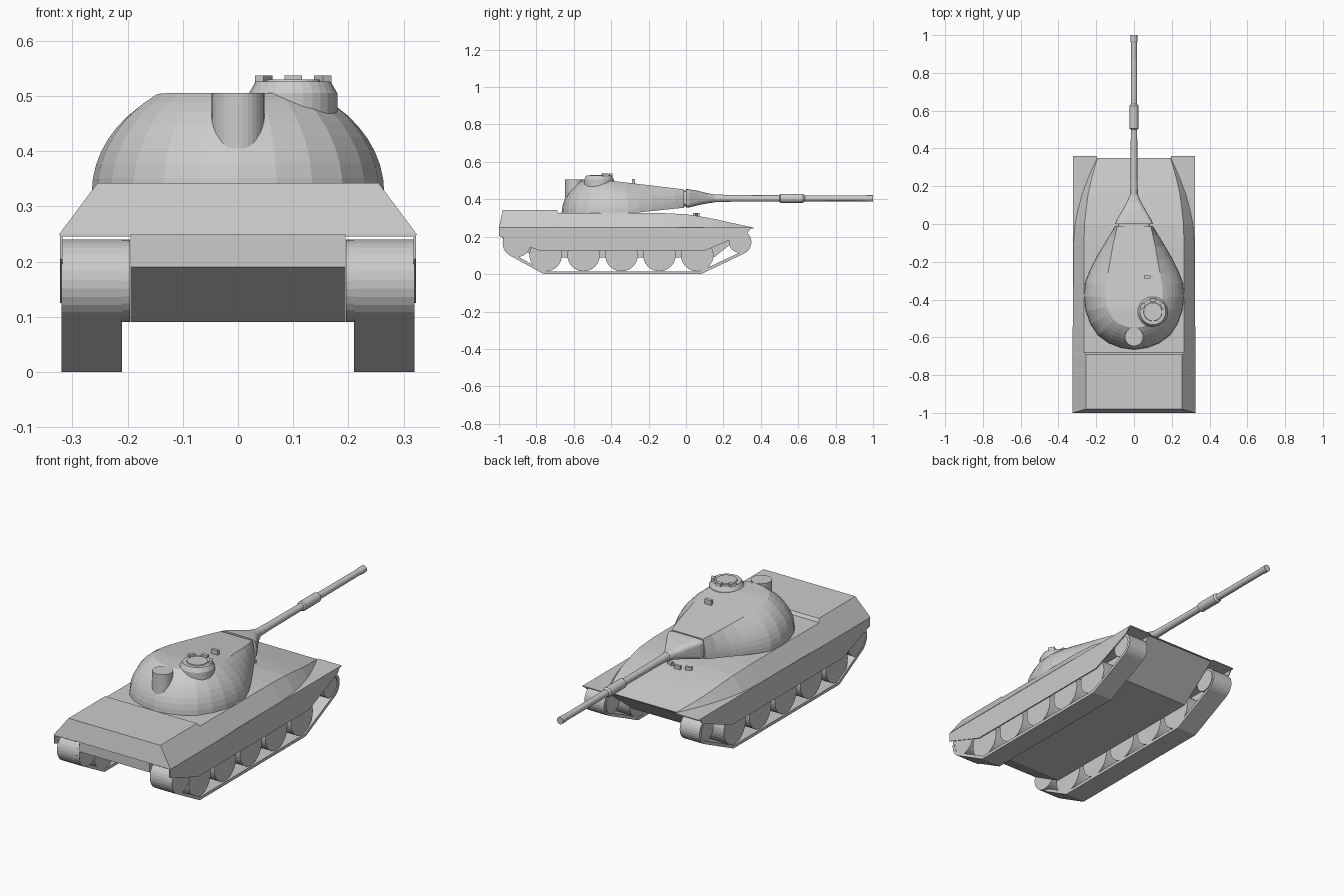
import bpy, bmesh
from math import sin, cos, pi, radians
from mathutils import Matrix, Vector

if "Cube" in bpy.data.objects:
    bpy.data.objects.remove(bpy.data.objects["Cube"])


def finish(name, bm):
    bmesh.ops.remove_doubles(bm, verts=bm.verts, dist=1e-5)
    bmesh.ops.recalc_face_normals(bm, faces=bm.faces)
    me = bpy.data.meshes.new(name)
    bm.to_mesh(me)
    bm.free()
    ob = bpy.data.objects.new(name, me)
    bpy.context.collection.objects.link(ob)
    return ob


def loft(name, rings, caps=True):
    """Skin a series of closed rings with equal point counts."""
    bm = bmesh.new()
    rows = [[bm.verts.new(p) for p in r] for r in rings]
    n = len(rows[0])
    for a, b in zip(rows, rows[1:]):
        for i in range(n):
            bm.faces.new((a[i], a[(i + 1) % n], b[(i + 1) % n], b[i]))
    if caps:
        bm.faces.new(rows[0])
        bm.faces.new(rows[-1])
    return finish(name, bm)


def extrude_x(name, profile, x0, x1):
    """Extrude a (y, z) outline between two x positions."""
    return loft(name, [[(x, y, z) for y, z in profile] for x in (x0, x1)])


def lathe(name, profile, origin, axis='Z', seg=32):
    """Turn (radius, height) points around an axis."""
    rot = {'Z': Matrix(), 'Y': Matrix.Rotation(-pi / 2, 4, 'X'),
           'X': Matrix.Rotation(pi / 2, 4, 'Y')}[axis]
    m = Matrix.Translation(origin) @ rot
    return loft(name, [[m @ Vector((r * cos(2 * pi * i / seg), r * sin(2 * pi * i / seg), h))
                        for i in range(seg)] for r, h in profile])


def box(name, centre, size, turn=0):
    bm = bmesh.new()
    bmesh.ops.create_cube(bm, size=1, matrix=Matrix.Translation(centre)
                          @ Matrix.Rotation(turn, 4, 'Z') @ Matrix.Diagonal((*size, 1)))
    return finish(name, bm)


def arc(c, r, a0, a1, n=12):
    return [(c[0] + r * cos(radians(a0 + (a1 - a0) * i / n)),
             c[1] + r * sin(radians(a0 + (a1 - a0) * i / n))) for i in range(n + 1)]


# Lower hull tub
extrude_x("lower_hull", [(-0.98, 0.255), (-0.98, 0.19), (-0.8, 0.09), (0.15, 0.09),
                         (0.345, 0.245), (0.2, 0.255)], -0.195, 0.195)

# Upper hull: y bottom, y top, half width bottom, half width top, z top
stations = [(-1, -0.98, .325, .255, .342), (-.69, -.69, .325, .255, .342),
            (-.68, -.68, .325, .265, .327), (-.12, -.12, .322, .265, .326),
            (0, 0, .314, .262, .32), (.08, .08, .297, .253, .308), (.16, .16, .275, .243, .293),
            (.24, .24, .245, .225, .275), (.3, .3, .22, .208, .262), (.35, .35, .195, .193, .251)]
loft("upper_hull", [[(wb, yb, .248), (wt, yt, zt), (-wt, yt, zt), (-wb, yb, .248)]
                    for yb, yt, wb, wt, zt in stations])

# Running gear on both sides
rear, front = (-.905, .165), (.285, .17)
outer = arc(rear, .075, 90, 241) + [(-.76, 0), (.08, 0)] + arc(front, .065, -64, 90)
inner = arc(rear, .06, 90, 241) + [(-.754, .015), (.075, .015)] + arc(front, .05, -64, 90)
for s, side in ((1, "right"), (-1, "left")):
    xa, xb = s * .21, s * .32
    bands = [[(xa, *o), (xb, *o), (xb, *i), (xa, *i)] for o, i in zip(outer, inner)]
    loft(side + "_track", bands + bands[:1], caps=False)
    extrude_x(side + "_skirt", [(-1, .25), (-1, .205), (-.78, .125), (.1, .125),
                                (.33, .222), (.35, .25)], s * .318, s * .323)
    box(side + "_fender", (s * .259, -.32, .2475), (.128, 1.36, .005))
    for i in range(5):
        lathe(f"{side}_road_wheel_{i + 1}", [(.087, -.05), (.087, .05)],
              (s * .263, -.75 + .2025 * i, .102), 'X')
    lathe(side + "_rear_drum", [(.0745, -.0615), (.0745, .0615)], (s * .2575, *rear), 'X')
    lathe(side + "_front_idler", [(.055, -.055), (.055, .055)], (s * .26, *front), 'X')

# Turret shell: half outlines at the base and at the roof, rear to front
base = [(0, -.665), (.07, -.655), (.135, -.63), (.19, -.59), (.23, -.53), (.255, -.46),
        (.265, -.38), (.258, -.31), (.235, -.25), (.2, -.18), (.165, -.12), (.13, -.06), (.1, -.01)]
roof = [(0, -.55), (.04, -.545), (.077, -.53), (.108, -.508), (.13, -.475), (.146, -.44),
        (.152, -.39), (.15, -.33), (.138, -.26), (.125, -.19), (.113, -.12), (.1, -.06), (.088, -.01)]
rings = []
for (bx, by), (tx, ty) in zip(base, roof):
    zb = .325 + .03 * max(0, (by + .3) / .29)
    zt = .505 - .052 * max(0, (ty + .45) / .44)
    am = radians(55 - 45 * min(1, max(0, (by + .35) / .25)))  # dome flattens toward the snout
    half = []
    for j in range(9):
        a = am * j / 8
        u, w = (cos(a) - cos(am)) / (1 - cos(am)), sin(a) / sin(am)
        half.append((tx + (bx - tx) * u, ty + (by - ty) * u, zb + (zt - zb) * w))
    rings.append(half + [(-x, y, z) for x, y, z in reversed(half)])
bm_rings = rings[1:]
turret = loft("turret", bm_rings)
# Rear sliver closing the dome on its centre line
tail = [(0, y, z) for _, y, z in rings[0][:9]]
bm = bmesh.new()
for sgn in (1, -1):
    for j in range(8):
        p, q = rings[1][j], rings[1][j + 1]
        bm.faces.new([bm.verts.new(v) for v in (tail[j], tail[j + 1], (sgn * q[0], *q[1:]),
                                                (sgn * p[0], *p[1:]))])
bm.faces.new([bm.verts.new(v) for v in (tail[8], rings[1][8], rings[1][9])])
finish("turret_rear", bm)
lathe("turret_rear_post", [(.048, .34), (.048, .505)], (0, -.598, 0))

# Mantlet: rounded rectangle narrowing to the barrel
def oval(y, w, h, z, e, n=28):
    pw = lambda v: (1 if v >= 0 else -1) * abs(v) ** e
    return [(w * pw(cos(2 * pi * i / n)), y, z + h * pw(sin(2 * pi * i / n))) for i in range(n)]

loft("mantlet_joint", [oval(-.03, .085, .042, .404, .4), oval(.01, .085, .042, .404, .4)])
loft("mantlet", [oval(0, .1, .05, .405, .3), oval(.02, .093, .048, .405, .35),
                 oval(.07, .063, .037, .407, .5), oval(.12, .036, .026, .405, .8),
                 oval(.155, .021, .021, .405, 1)])

# Gun with fume extractor and muzzle ring
lathe("gun_barrel", [(.02, .12), (.02, .18), (.018, .24), (.017, .5), (.024, .505), (.024, .625),
                     (.0165, .635), (.0155, .96), (.0175, .965), (.0175, 1)],
      (0, 0, .405), 'Y', 20)

# Commander's cupola with vision blocks
cx, cy = .1, -.465
lathe("cupola", [(.08, .45), (.08, .505), (.068, .526)], (cx, cy, 0), seg=28)
lathe("cupola_hatch", [(.052, .52), (.048, .53)], (cx, cy, 0), seg=24)
for i, d in enumerate((30, 90, 150)):
    a = radians(d)
    box(f"cupola_vision_block_{i + 1}", (cx + .062 * cos(a), cy + .062 * sin(a), .528),
        (.018, .032, .018), a)

# Roof sight and driver's periscopes
box("roof_sight", (.07, -.28, .493), (.036, .016, .03))
for i, (x, y, t) in enumerate(((-.05, .05, .3), (0, .065, 0), (.05, .05, -.3))):
    box(f"driver_periscope_{i + 1}", (x, y, .317), (.032, .014, .022), t)
